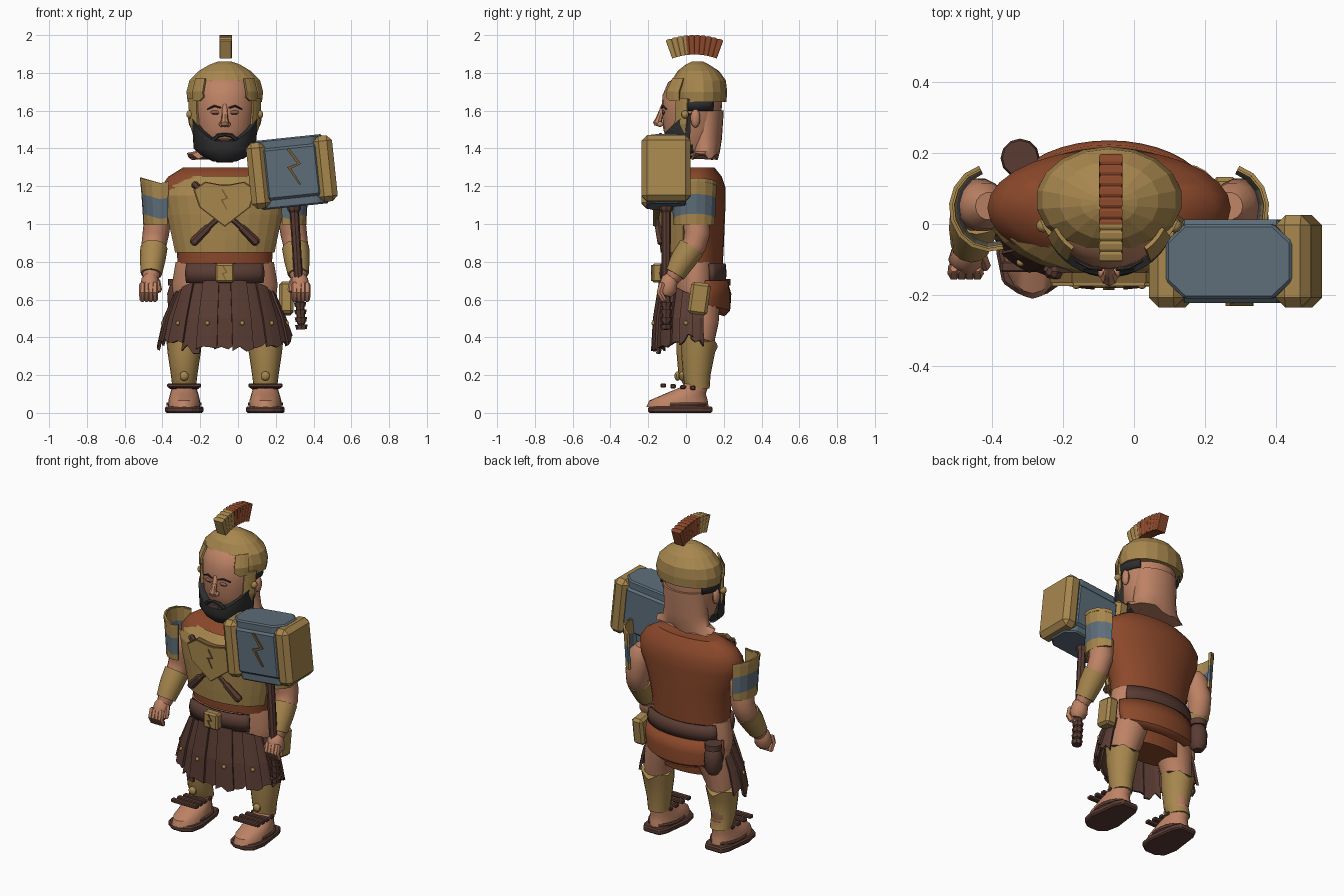
import bpy, bmesh, random
from math import sin, cos, radians, pi
from mathutils import Vector, Matrix

random.seed(4)
if "Cube" in bpy.data.objects:
    bpy.data.objects.remove(bpy.data.objects["Cube"])

CX = -0.07  # body centre line


def material(name, *rgb):
    m = bpy.data.materials.new(name)
    m.use_nodes = True
    m.diffuse_color = (*rgb, 1)
    m.node_tree.nodes["Principled BSDF"].inputs["Base Color"].default_value = (*rgb, 1)
    return m


GOLD = material("gold", 0.385, 0.24, 0.075)
BRONZE = material("dark gold", 0.19, 0.11, 0.033)
BLUE = material("blue steel", 0.11, 0.155, 0.195)
SKIN = material("skin", 0.51, 0.225, 0.13)
RUST = material("rust cloth", 0.26, 0.066, 0.024)
BROWN = material("brown leather", 0.10, 0.045, 0.033)
HAIR = material("charcoal hair", 0.028, 0.028, 0.03)
LIP = material("lip", 0.30, 0.11, 0.07)


def finish(name, bm, mat, smooth=True, thick=0, bevel=0, mat2=None, rule=None):
    bmesh.ops.recalc_face_normals(bm, faces=bm.faces)
    if rule:
        for f in bm.faces:
            f.material_index = int(rule(f.calc_center_median()))
    me = bpy.data.meshes.new(name)
    bm.to_mesh(me)
    bm.free()
    ob = bpy.data.objects.new(name, me)
    bpy.context.collection.objects.link(ob)
    me.materials.append(mat)
    if mat2:
        me.materials.append(mat2)
    if thick:
        mod = ob.modifiers.new("thickness", "SOLIDIFY")
        mod.thickness, mod.offset = thick, 0
    if bevel:
        mod = ob.modifiers.new("bevel", "BEVEL")
        mod.width, mod.segments = bevel, 1
    if smooth:
        bpy.ops.object.select_all(action="DESELECT")
        ob.select_set(True)
        bpy.context.view_layer.objects.active = ob
        bpy.ops.object.shade_smooth_by_angle(angle=radians(40))
    return ob


def skin_rows(bm, rows, closed, caps):
    vs = [[bm.verts.new(p) for p in r] for r in rows]
    n = len(rows[0])
    for a, b in zip(vs, vs[1:]):
        for i in range(n if closed else n - 1):
            j = (i + 1) % n
            bm.faces.new((a[i], a[j], b[j], b[i]))
    if caps:
        bm.faces.new(vs[0])
        bm.faces.new(vs[-1])


def surf(name, rings, mat, arc=None, n=20, cx=CX, zf=None, **kw):
    """Stacked ellipses (z, rx, ry, cy); angles run from the front towards +x."""
    a0, a1 = arc or (-180, 180)
    steps = n if not arc else n + 1
    ang = [radians(a0 + (a1 - a0) * i / n) for i in range(steps)]
    rows = [[(cx + rx * sin(a), cy - ry * cos(a), zf(a, k, z) if zf else z) for a in ang]
            for k, (z, rx, ry, cy) in enumerate(rings)]
    bm = bmesh.new()
    skin_rows(bm, rows, not arc, not arc)
    finish(name, bm, mat, **kw)


def tube(name, pts, mat, n=10, round_ends=True, **kw):
    """Tapered limb through (x, y, z, radius) points, listed downwards."""
    p = [(Vector(q[:3]), q[3]) for q in pts]
    if round_ends:
        a, b = (p[0][0] - p[1][0]).normalized(), (p[-1][0] - p[-2][0]).normalized()
        p = [(p[0][0] + a * p[0][1] * 0.6, p[0][1] * 0.6)] + p + [(p[-1][0] + b * p[-1][1] * 0.6, p[-1][1] * 0.6)]
    rows = []
    for i, (c, r) in enumerate(p):
        t = p[min(i + 1, len(p) - 1)][0] - p[max(i - 1, 0)][0]
        q = Vector((0, 0, -1)).rotation_difference(t)
        rows.append([c + q @ Vector((r * cos(2 * pi * k / n), r * sin(2 * pi * k / n), 0)) for k in range(n)])
    bm = bmesh.new()
    skin_rows(bm, rows, True, True)
    finish(name, bm, mat, **kw)


def box(name, loc, size, mat, rx=0, ry=0, bevel=0.01):
    bm = bmesh.new()
    bmesh.ops.create_cube(bm, size=1, matrix=Matrix.Diagonal((*size, 1)))
    ob = finish(name, bm, mat, smooth=False, bevel=bevel)
    ob.location, ob.rotation_euler = loc, (radians(rx), radians(ry), 0)


def ball(name, loc, size, mat):
    bm = bmesh.new()
    bmesh.ops.create_uvsphere(bm, u_segments=10, v_segments=7, radius=1,
                              matrix=Matrix.Translation(loc) @ Matrix.Diagonal((*size, 1)))
    finish(name, bm, mat)


def plate(name, outline, loc, depth, mat, scale=1, rx=0, ry=0, bevel=0):
    bm = bmesh.new()
    f = bm.faces.new([bm.verts.new((x * scale, 0, z * scale)) for x, z in outline])
    ext = bmesh.ops.extrude_face_region(bm, geom=[f])
    bmesh.ops.translate(bm, vec=(0, depth, 0), verts=[v for v in ext["geom"] if isinstance(v, bmesh.types.BMVert)])
    ob = finish(name, bm, mat, smooth=False, bevel=bevel)
    ob.location, ob.rotation_euler = loc, (radians(rx), radians(ry), 0)


def mirrored(half):
    return half + [(-x, z) for x, z in reversed(half)]


BOLT = [(-.2, 1), (.35, .1), (-.2, -.1), (.25, -1), (.12, -.95), (-.4, 0), (.14, .14), (-.33, .95)]

# head, neck and face
surf("head", [(1.36, .10, .08, .05), (1.42, .13, .125, .03), (1.5, .155, .15, .03), (1.6, .165, .158, .03),
              (1.68, .165, .16, .035), (1.75, .15, .14, .045), (1.8, .1, .08, .06)], SKIN, n=24)
surf("neck", [(1.35, .2, .07, .1), (1.385, .155, .08, .1), (1.45, .14, .09, .1), (1.6, .14, .1, .1)], SKIN,
     n=24, zf=lambda a, k, z: z + (random.uniform(-.015, .03) if k == 0 else 0))
surf("beard", [(1.33, .06, .05, -.05), (1.36, .12, .11, -.025), (1.4, .165, .145, -.005),
               (1.44, .176, .147, .0), (1.452, .15, .11, .02)], HAIR, arc=(-100, 100), n=22,
     zf=lambda a, k, z: z + (.14 * min(1, max(0, (abs(a) - .35) / 1.2)) if k > 2 else 0))
surf("beard_underside", [(1.325, .04, .03, -.04), (1.38, .13, .1, -.01), (1.42, .14, .1, .0)], HAIR)
tube("nose", [(CX, -.118, 1.63, .012), (CX, -.142, 1.56, .017), (CX, -.15, 1.533, .025)], SKIN, n=8)
box("lips", (CX, -.142, 1.445), (.055, .016, .014), LIP, bevel=.004)
for s, side in ((1, "left"), (-1, "right")):
    ball(side + "_nostril", (CX + s * .018, -.137, 1.528), (.014, .018, .014), SKIN)
    ball(side + "_eye", (CX + s * .05, -.121, 1.585), (.022, .006, .006), HAIR)
    ball(side + "_eyelid", (CX + s * .05, -.119, 1.591), (.028, .009, .011), LIP)
    tube(side + "_eyebrow", [(CX + s * .022, -.128, 1.615, .005), (CX + s * .055, -.123, 1.625, .006),
                             (CX + s * .092, -.104, 1.608, .004)], HAIR, n=6)
    tube(side + "_moustache", [(CX, -.135, 1.474, .009), (CX + s * .035, -.132, 1.468, .011),
                               (CX + s * .065, -.125, 1.442, .012)], HAIR, n=6)
    ball(side + "_ear", (CX + s * .175, .05, 1.56), (.02, .026, .05), SKIN)
    surf(side + "_side_hair", [(1.6, .175, .15, .05), (1.66, .185, .155, .05)], HAIR,
         arc=sorted((s * 62, s * 128)), n=8, thick=.012)
    # temple flaps and cheek guards hang from the helmet
    surf(side + "_temple_flap", [(1.65, .182, .172, .035), (1.7, .184, .173, .036), (1.77, .165, .15, .05)], GOLD,
         arc=sorted((s * 38, s * 66)), n=3, thick=.012, smooth=False, zf=lambda a, k, z: z + (.02 * (abs(a) < .8) if k == 0 else 0))
    surf(side + "_cheek_guard", [(1.48, .172, .15, .045), (1.53, .19, .165, .055), (1.665, .196, .165, .062)], GOLD,
         arc=sorted((s * 48, s * 72)), n=3, thick=.015, smooth=False)
    ball(side + "_cheek_stud", (CX + s * .185, -.005, 1.58), (.02, .02, .022), GOLD)

# helmet
surf("helmet", [(1.645, .2, .146, .068), (1.7, .206, .15, .068), (1.76, .19, .143, .068),
                (1.81, .14, .11, .065), (1.845, .08, .06, .06), (1.86, .035, .03, .06)], GOLD, n=18, smooth=False)

# fanned crest with ribbed blocks
bm = bmesh.new()
crest = []
for i in range(41):
    t = radians(-20 + i)
    rib = .004 if i % 4 == 0 else 0
    crest.append([(CX + .005 + sx * (.033 - rib), .045 + r * sin(t), 1.552 + r * cos(t))
                  for sx, r in ((-1, .345), (1, .345), (1, .448 - rib), (-1, .448 - rib))])
skin_rows(bm, crest, True, True)
finish("crest", bm, GOLD, smooth=False, mat2=RUST, rule=lambda c: c.y > .002)

# torso, tunic and hips
surf("tunic", [(.79, .25, .15, .045), (.88, .255, .155, .045), (1, .285, .16, .045), (1.12, .335, .165, .045),
               (1.19, .342, .165, .045), (1.25, .3, .14, .05), (1.3, .22, .085, .065)], RUST, n=28)
surf("hips", [(.46, .2, .1, .06), (.56, .265, .12, .055), (.68, .28, .13, .05), (.8, .26, .13, .05)], SKIN, n=24,
     mat2=RUST, rule=lambda c: c.z < .52)
surf("tunic_tail", [(.515, .22, .125, .075), (.545, .27, .158, .07), (.62, .28, .162, .067), (.7, .272, .155, .062)], RUST,
     arc=(105, 255), n=16, thick=.012, zf=lambda a, k, z: z + (.04 * (1 + cos(a)) if k < 2 else 0))
surf("breastplate", [(.85, .27, .172, .045), (.92, .285, .178, .045), (1.05, .315, .185, .045),
                     (1.15, .335, .185, .045), (1.2, .31, .18, .05), (1.25, .25, .14, .05)], GOLD,
     arc=(-72, 72), n=12, thick=.016, smooth=False)

# chest emblem: crossed mallets behind a shield
for s in (1, -1):
    tube(f"emblem_shaft_{s}", [(CX - s * .16, -.135, 1.21, .02), (CX - s * .1, -.147, 1.15, .014),
                               (CX + s * .09, -.147, .98, .014)], BROWN, n=6, smooth=False)
    tube(f"emblem_grip_{s}", [(CX + s * .09, -.146, .98, .02), (CX + s * .165, -.13, .905, .024)], BROWN, n=6, smooth=False)
SHIELD = mirrored([(0, -.13), (.13, -.03), (.16, .06), (.1, .1), (.02, .085)])
plate("emblem_shield_edge", SHIELD, (CX, -.166, 1.12), .03, BRONZE, scale=1.04)
plate("emblem_shield", SHIELD, (CX, -.174, 1.12), .03, GOLD)
plate("emblem_bolt", BOLT, (CX, -.179, 1.13), .008, BRONZE, scale=.055)

# belt, buckle, pouches
surf("belt_front", [(.69, .272, .168, .045), (.74, .28, .175, .045), (.79, .27, .168, .045)], BROWN,
     arc=(-47, 47), n=14, thick=.026)
surf("belt_back", [(.69, .275, .155, .045), (.74, .28, .16, .045), (.79, .268, .155, .045)], BROWN,
     arc=(122, 238), n=14, thick=.02)
box("buckle", (CX, -.15, .74), (.1, .06, .1), GOLD)
plate("buckle_bolt", BOLT, (CX, -.185, .74), .008, BRONZE, scale=.042)
box("gold_pouch", (.255, .07, .605), (.075, .105, .17), GOLD, rx=-8, bevel=.015)
tube("flask", [(-.32, .185, .665, .045), (-.32, .185, .63, .055), (-.32, .185, .55, .05)], BROWN, n=12)
tube("flask_cap", [(-.32, .185, .71, .05), (-.32, .185, .675, .05)], BROWN, n=12, round_ends=False)

# kilt of ragged leather strips with studs
STRIPS = 13
for i in range(STRIPS):
    a = -105 + 210 * (i + .5) / STRIPS
    out, low = .012 * (i % 2), .335 + .035 * abs(sin(radians(a))) + random.uniform(-.02, .02)
    surf(f"kilt_strip_{i}", [(low, .34 + out, .202 + out, .035), (.5, .308 + out, .193 + out, .035),
                             (.7, .25 + out, .165 + out, .04)], BROWN, arc=(a - 9.5, a + 9.5), n=3, thick=.014,
         smooth=False, zf=lambda ang, k, z: z + (random.uniform(-.03, .03) if k == 0 else -.07 * sin(ang) ** 4 * (k > 1)))
    if i % 2:
        r = radians(a)
        ball(f"kilt_stud_{i}", (CX + .332 * sin(r), .035 - .215 * cos(r), .475), (.012, .012, .012), GOLD)

SOLE = mirrored([(.055, -.14), (.08, -.09), (.102, .08), (.085, .165), (.035, .2)])
for s, side in ((1, "left"), (-1, "right")):
    X = lambda d: CX + s * d
    # legs
    lx, dy = X(.215), .012 * s - .012
    tube(side + "_thigh", [(X(.15), .065, .6, .12), (X(.19), .075 + dy, .48, .1), (lx, .068 + dy, .36, .08),
                           (lx, .06, .12, .045)], SKIN, n=14)
    surf(side + "_greave", [(.13, .062, .065, .06), (.2, .07, .073, .057 + dy), (.32, .088, .09, .064 + dy),
                            (.4, .096, .098, .07 + dy)], GOLD, cx=lx, n=20, rule=None,
         zf=lambda a, k, z: z + (.035 * cos(a) + .015 * cos(a * 5) if k == 3 else 0))
    ball(side + "_greave_stud", (lx, -.02 + dy, .195), (.025, .018, .025), GOLD)
    # feet and sandals
    surf(side + "_foot", [(.03, .085, .165, -.045), (.065, .084, .155, -.04), (.1, .075, .11, -.005),
                          (.14, .062, .068, .05), (.18, .055, .055, .06)], SKIN, cx=lx)
    plate(side + "_sole", SOLE, (lx, 0, 0), .035, BROWN, rx=90, bevel=.008)
    for k in range(4):
        box(f"{side}_ankle_strap_{k}", (lx, -.12 + .052 * k, .145 - .004 * k), (.18 - .012 * k, .03, .022), BROWN, bevel=.005)
    surf(side + "_toe_strap", [(.04, .088, .13, -.02), (.055, .088, .13, -.02)], BROWN, cx=lx, arc=(25, 335), n=16, thick=.01)
    # arms and hands
    tube(side + "_arm", [(X(.345), .05, 1.08, .065), (X(.355), .05, 1.03, .072), (X(.365), .06, .95, .07),
                         (X(.375), .045, .89, .066), (X(.385), -.03, .78, .055), (X(.392), -.075, .71, .042)], SKIN, n=14)
    tube(side + "_bracer", [(X(.375), .03, .875, .072), (X(.382), -.015, .81, .068), (X(.389), -.06, .735, .056)],
         GOLD, n=12, round_ends=False)
    tube(side + "_palm", [(X(.395), -.085, .71, .045), (X(.4), -.1, .65, .052)], SKIN)
    for k in range(4):
        fx = .37 + .022 * k
        tube(f"{side}_finger_{k}", [(X(fx), -.128, .68, .017), (X(fx), -.14, .64, .018), (X(fx), -.118, .6, .016)], SKIN, n=6)
    tube(side + "_thumb", [(X(.36), -.09, .7, .018), (X(.35), -.118, .65, .018)], SKIN, n=6)
    # two-tone shoulder guards
    wrap = sorted((s * -20, s * 165))
    surf(side + "_shoulder_guard", [(.995, .09, .105, .045), (1.025, .093, .107, .045), (1.13, .1, .112, .045),
                                    (1.21, .107, .115, .045)], GOLD, cx=X(.335), arc=wrap, n=8,
         smooth=False, thick=.014, mat2=BLUE, rule=lambda c: 1.03 < c.z < 1.14,
         zf=lambda a, k, z: z + .03 * abs(sin(a)) * (k > 0))
    surf(side + "_guard_trim", [(1.195, .11, .118, .045), (1.215, .11, .118, .045)], GOLD, cx=X(.335),
         arc=wrap, n=8, smooth=False, thick=.01, zf=lambda a, k, z: z + .03 * abs(sin(a)))

# war hammer, leaning slightly
LEAN, H = 6, Vector((.285, -.105, 1.275))
u = Vector((cos(radians(LEAN)), 0, sin(radians(LEAN))))
up = Vector((-u.z, 0, u.x))
w = Vector((.062, 0, -1)).normalized()
box("hammer_block", H, (.34, .235, .33), BLUE, ry=-LEAN, bevel=.04)
plate("hammer_core", mirrored([(.125, -.105), (.178, -.055), (.178, .055), (.125, .105)]), H - up * .184, .368, BLUE,
      rx=90, ry=-LEAN, bevel=.008)
for s in (-1, 1):
    box(f"hammer_cap_{s}", H + u * s * .179, (.1, .26, .35), GOLD, ry=-LEAN, bevel=.028)
plate("hammer_bolt", BOLT, H + Vector((.015, -.126, .03)), .012, BRONZE, scale=.1, ry=-LEAN)
h = lambda d, r: (*(H + w * d), r)
tube("hammer_handle", [h(.14, .025), h(.8, .023)], BROWN, n=8, smooth=False)
tube("hammer_collar", [h(.16, .04), h(.2, .035)], BROWN, n=8, smooth=False)
for k in range(4):
    tube(f"hammer_grip_{k}", [h(.69 + .04 * k, .033), h(.715 + .04 * k, .028)], BROWN, n=8, round_ends=False, smooth=False)
